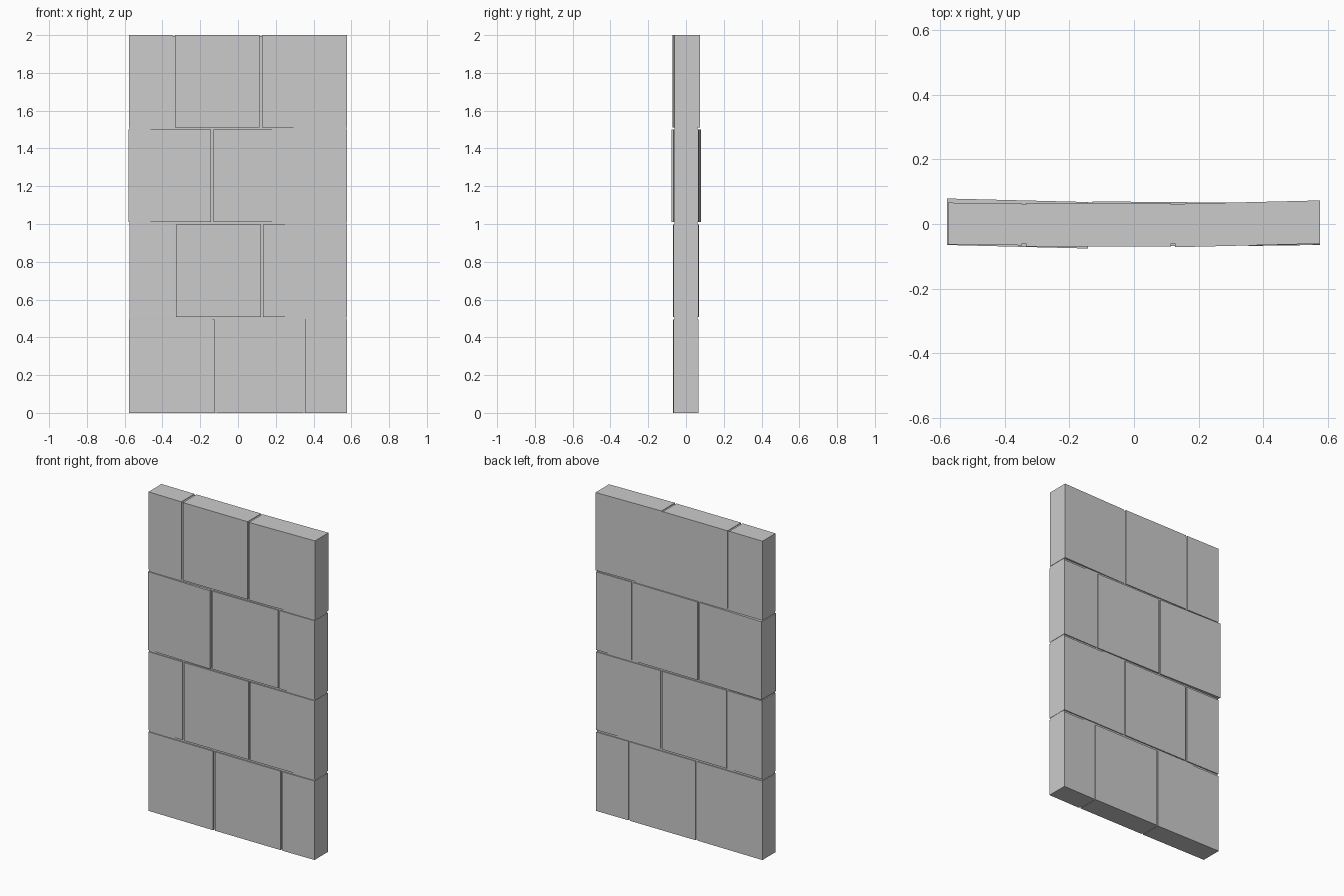
import bpy
import bmesh


def block(name, x0, x1, z0, z1, front, back):
    """Stone block; front and back give the y depth at its left and right ends."""
    outline = [(x0, front[0]), (x1, front[1]), (x1, back[1]), (x0, back[0])]
    bm = bmesh.new()
    face = bm.faces.new([bm.verts.new((x, y, z0)) for x, y in outline])
    top = bmesh.ops.extrude_face_region(bm, geom=[face])
    verts = [v for v in top["geom"] if isinstance(v, bmesh.types.BMVert)]
    bmesh.ops.translate(bm, verts=verts, vec=(0, 0, z1 - z0))
    bmesh.ops.recalc_face_normals(bm, faces=bm.faces)
    mesh = bpy.data.meshes.new(name)
    bm.to_mesh(mesh)
    bm.free()
    obj = bpy.data.objects.new(name, mesh)
    bpy.context.collection.objects.link(obj)
    return obj


# Recessed mortar behind the joints
block("mortar_core", -0.574, 0.575, 0.002, 1.996, (-0.06, -0.06), (0.06, 0.06))

# Courses from bottom to top: height range, then blocks (x range, front y, back y)
courses = [
    (0.0, 0.495, [
        (-0.577, -0.125, (-0.065, -0.068), (0.067, 0.064)),
        (-0.112, 0.343, (-0.067, -0.067), (0.066, 0.066)),
        (0.355, 0.577, (-0.068, -0.065), (0.065, 0.067))]),
    (0.508, 0.998, [
        (-0.575, -0.340, (-0.064, -0.067), (0.068, 0.066)),
        (-0.328, 0.121, (-0.068, -0.068), (0.067, 0.067)),
        (0.132, 0.577, (-0.069, -0.065), (0.065, 0.067))]),
    (1.01, 1.50, [
        (-0.580, -0.142, (-0.065, -0.076), (0.079, 0.068)),
        (-0.129, 0.323, (-0.070, -0.067), (0.070, 0.066)),
        (0.334, 0.577, (-0.067, -0.064), (0.065, 0.067))]),
    (1.512, 2.0, [
        (-0.577, -0.347, (-0.063, -0.066), (0.066, 0.064)),
        (-0.334, 0.115, (-0.069, -0.069), (0.065, 0.065)),
        (0.127, 0.577, (-0.072, -0.061), (0.062, 0.073))]),
]
for r, (z0, z1, stones) in enumerate(courses, 1):
    for c, (x0, x1, front, back) in enumerate(stones, 1):
        block(f"stone_block_{r}_{c}", x0, x1, z0, z1, front, back)
